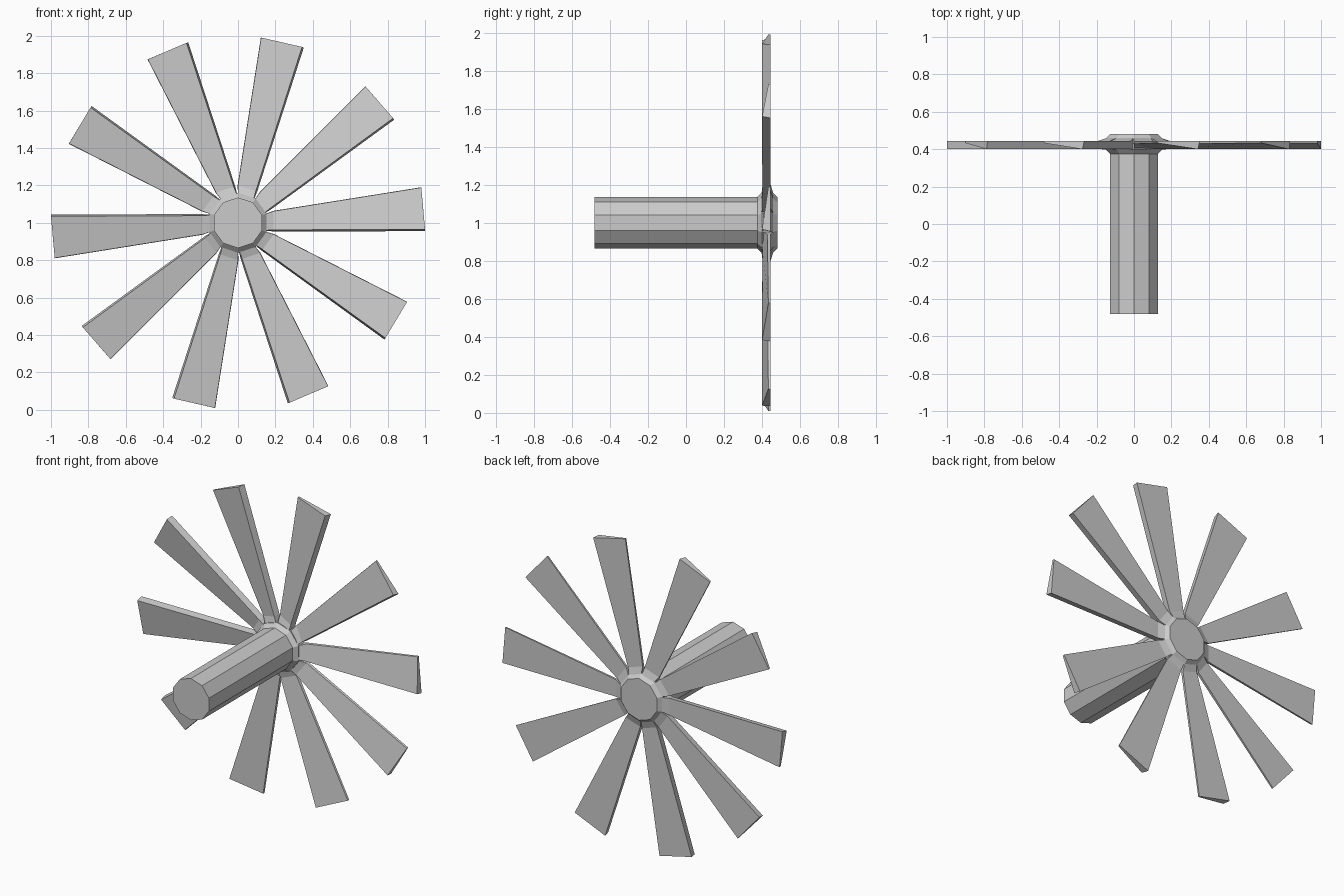
import bpy
import bmesh
import math

if "Cube" in bpy.data.objects:
    bpy.data.objects.remove(bpy.data.objects["Cube"])

SIDES = 10
CENTRE_Z = 1.0


def make_object(name, verts, faces):
    mesh = bpy.data.meshes.new(name)
    bm = bmesh.new()
    vs = [bm.verts.new(v) for v in verts]
    for f in faces:
        bm.faces.new([vs[i] for i in f])
    bmesh.ops.recalc_face_normals(bm, faces=bm.faces)
    bm.to_mesh(mesh)
    bm.free()
    obj = bpy.data.objects.new(name, mesh)
    bpy.context.collection.objects.link(obj)
    return obj


def loft(name, rings):
    """Skin equal-length rings of points and cap both ends."""
    n = len(rings[0])
    verts = [p for ring in rings for p in ring]
    faces = [tuple(range(n)), tuple(range(len(verts) - n, len(verts)))]
    for r in range(len(rings) - 1):
        for i in range(n):
            j = (i + 1) % n
            faces.append((r * n + i, r * n + j, (r + 1) * n + j, (r + 1) * n + i))
    return make_object(name, verts, faces)


def decagon(radius, y):
    angles = [math.radians(18) + math.tau * i / SIDES for i in range(SIDES)]
    return [(radius * math.cos(a), y, CENTRE_Z + radius * math.sin(a)) for a in angles]


# Shaft with flared hub at the back end
loft("shaft_and_hub", [decagon(r, y) for r, y in (
    (0.135, -0.48), (0.135, 0.375), (0.16, 0.40), (0.16, 0.455), (0.135, 0.48))])

# Blade sections: (radial, tangential, y), a wedge thick on the clockwise edge
SECTIONS = (
    ((0.13, -0.042, 0.395), (0.13, 0.042, 0.395), (0.13, 0.042, 0.465), (0.13, -0.042, 0.465)),
    ((0.19, -0.038, 0.402), (0.19, 0.062, 0.428), (0.19, 0.064, 0.445), (0.19, -0.046, 0.445)),
    ((1.00, -0.035, 0.400), (0.98, 0.188, 0.433), (0.98, 0.190, 0.445), (1.00, -0.045, 0.445)),
)

# Ten pitched blades around the hub
for k in range(SIDES):
    c, s = math.cos(math.tau * k / SIDES), math.sin(math.tau * k / SIDES)
    loft(f"blade_{k + 1}", [
        [(r * c - t * s, y, CENTRE_Z + r * s + t * c) for r, t, y in section]
        for section in SECTIONS])
